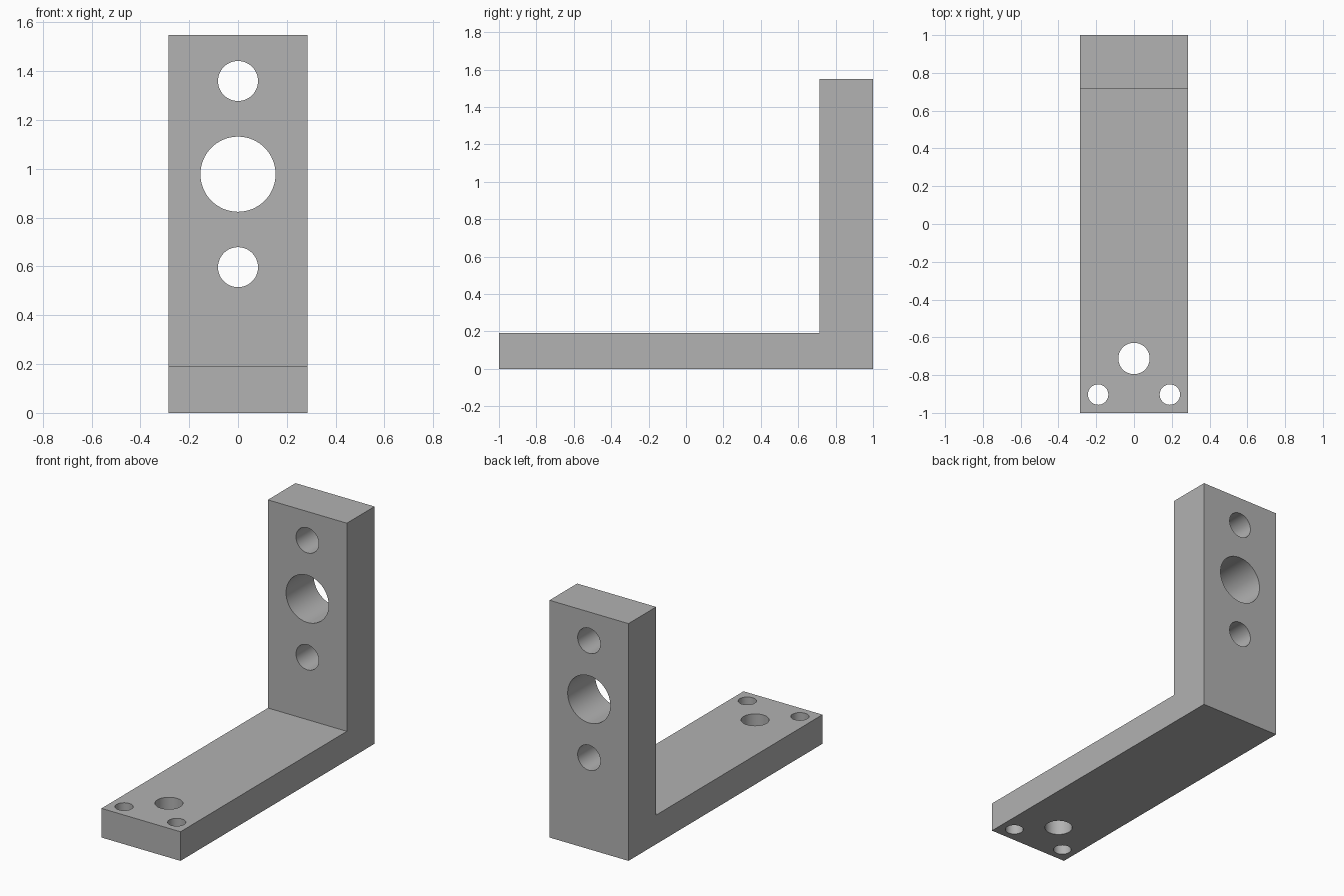
import bpy
import bmesh
from math import pi
from mathutils import Matrix

cube = bpy.data.objects.get("Cube")
if cube:
    bpy.data.objects.remove(cube, do_unlink=True)

HALF_WIDTH = 0.285
HEIGHT = 1.548
BASE_TOP = 0.19
WALL_FRONT = 0.715

# Single plain grey
grey = bpy.data.materials.new("plain grey")
grey.use_nodes = True
colour = (0.445, 0.445, 0.445, 1)
grey.diffuse_color = colour
grey.node_tree.nodes["Principled BSDF"].inputs["Base Color"].default_value = colour


def add_object(name, bm):
    bmesh.ops.recalc_face_normals(bm, faces=bm.faces)
    mesh = bpy.data.meshes.new(name)
    bm.to_mesh(mesh)
    bm.free()
    mesh.materials.append(grey)
    obj = bpy.data.objects.new(name, mesh)
    bpy.context.collection.objects.link(obj)
    return obj


def drill(bm, centre, radius, depth, along_y=False):
    turn = Matrix.Rotation(pi / 2 if along_y else 0, 4, "X")
    bmesh.ops.create_cone(bm, cap_ends=True, segments=64, radius1=radius,
                          radius2=radius, depth=depth,
                          matrix=Matrix.Translation(centre) @ turn)


# L-shaped bracket: side profile extruded across the width
profile = [(-1, 0), (1, 0), (1, HEIGHT), (WALL_FRONT, HEIGHT),
           (WALL_FRONT, BASE_TOP), (-1, BASE_TOP)]
bm = bmesh.new()
face = bm.faces.new([bm.verts.new((-HALF_WIDTH, y, z)) for y, z in profile])
side = bmesh.ops.extrude_face_region(bm, geom=[face])["geom"]
bmesh.ops.translate(bm, vec=(2 * HALF_WIDTH, 0, 0),
                    verts=[v for v in side if isinstance(v, bmesh.types.BMVert)])
bracket = add_object("angle_bracket", bm)

# Drills for the upright: a large bore between two bolt holes
bm = bmesh.new()
for z, radius in ((0.597, 0.082), (0.978, 0.154), (1.36, 0.082)):
    drill(bm, (0, (1 + WALL_FRONT) / 2, z), radius, 0.5, along_y=True)

# Drills for the foot: one central hole and a pair near the front corners
for x, y, radius in ((0, -0.712, 0.083), (-0.19, -0.903, 0.054), (0.19, -0.903, 0.054)):
    drill(bm, (x, y, BASE_TOP / 2), radius, 0.5)
cutter = add_object("hole_cutter", bm)
cutter.hide_render = True

# Cut the holes, then discard the cutter
cut = bracket.modifiers.new("holes", "BOOLEAN")
cut.operation = "DIFFERENCE"
cut.solver = "EXACT"
cut.object = cutter
bpy.context.view_layer.objects.active = bracket
bracket.select_set(True)
bpy.ops.object.modifier_apply(modifier=cut.name)
bpy.data.objects.remove(cutter, do_unlink=True)

# Smooth bores with crisp edges
bpy.ops.object.shade_smooth_by_angle(angle=pi / 6)
